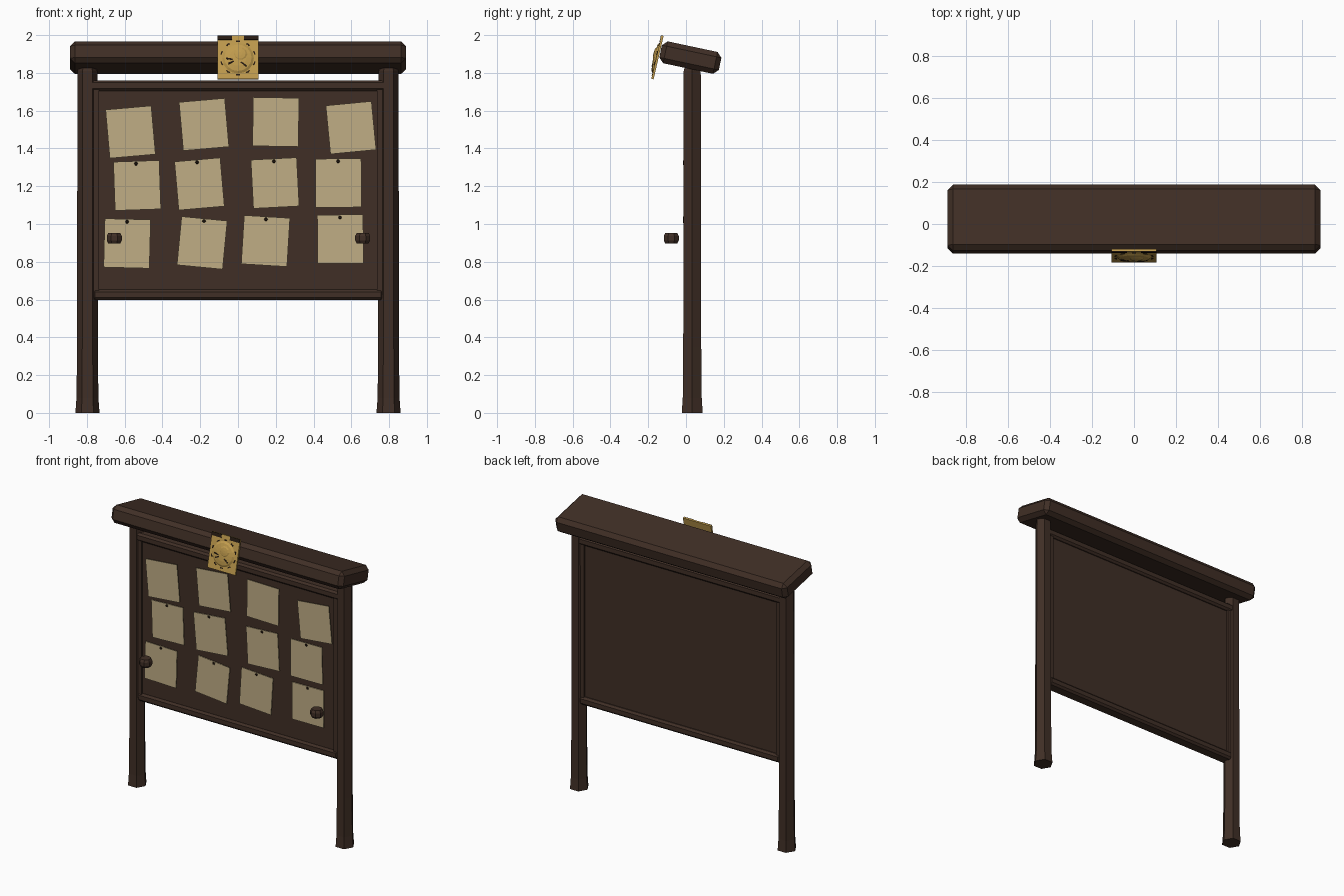
import bpy, bmesh, math
from mathutils import Matrix, Vector

if "Cube" in bpy.data.objects:
    bpy.data.objects.remove(bpy.data.objects["Cube"])


def material(name, rgb):
    m = bpy.data.materials.new(name)
    m.diffuse_color = (*rgb, 1)
    m.use_nodes = True
    m.node_tree.nodes["Principled BSDF"].inputs["Base Color"].default_value = m.diffuse_color
    return m


WOOD = material("dark wood", (0.051, 0.028, 0.019))
PAPER = material("parchment", (0.53, 0.42, 0.235))
GOLD = material("old gold", (0.53, 0.33, 0.075))
DARK = material("dark metal", (0.02, 0.011, 0.006))


def finish(name, bm, mat, matrix=Matrix()):
    bm.transform(matrix)
    bmesh.ops.recalc_face_normals(bm, faces=bm.faces)
    mesh = bpy.data.meshes.new(name)
    bm.to_mesh(mesh)
    bm.free()
    mesh.materials.append(mat)
    obj = bpy.data.objects.new(name, mesh)
    bpy.context.collection.objects.link(obj)
    return obj


def box(name, size, mat, matrix, bevel=0.0):
    bm = bmesh.new()
    bmesh.ops.create_cube(bm, size=1, matrix=Matrix.Diagonal((*size, 1)))
    if bevel:
        bmesh.ops.bevel(bm, geom=bm.edges[:], offset=bevel, segments=1, affect='EDGES')
    return finish(name, bm, mat, matrix)


def lathe(name, profile, sides, mat, matrix, phase=0.0):
    """Stack of (radius, height) rings around z, closed at both ends."""
    bm = bmesh.new()
    rings = []
    for r, z in profile:
        rings.append([bm.verts.new((r * math.cos(phase + math.tau * i / sides),
                                    r * math.sin(phase + math.tau * i / sides), z))
                      for i in range(sides)])
    for a, b in zip(rings, rings[1:]):
        for i in range(sides):
            j = (i + 1) % sides
            bm.faces.new((a[i], a[j], b[j], b[i]))
    bm.faces.new(rings[0])
    bm.faces.new(rings[-1])
    return finish(name, bm, mat, matrix)


def at(x, y, z):
    return Matrix.Translation((x, y, z))


def rot(deg, axis):
    return Matrix.Rotation(math.radians(deg), 4, axis)


# Hexagonal posts with flared feet, and the thin stiles beside them
for side, s in (("left", -1), ("right", 1)):
    lathe(side + "_post", [(0.064, 0), (0.058, 0.08), (0.055, 0.35), (0.054, 1.2),
                           (0.052, 1.81), (0.046, 1.83)], 6, WOOD, at(0.797 * s, 0.033, 0))
    box(side + "_stile", (0.03, 0.072, 1.1), WOOD, at(0.752 * s, 0.032, 1.175))

# Board and its top and bottom rails
box("board", (1.5, 0.052, 1.12), WOOD, at(0, 0.03, 1.175))
box("top_rail", (1.57, 0.086, 0.056), WOOD, at(0, 0.033, 1.733), 0.013)
box("bottom_rail", (1.54, 0.086, 0.056), WOOD, at(0, 0.033, 0.626), 0.013)

# Sloping roof beam
box("roof", (1.78, 0.322, 0.118), WOOD, at(0, 0.023, 1.881) @ rot(-12, 'X'), 0.026)

# Notices: centre x, centre z, tilt, pin x (None for no pin)
notices = [(-0.569, 1.487, 5, None), (-0.18, 1.527, 5, None),
           (0.2, 1.54, -1, None), (0.598, 1.51, 5.5, None),
           (-0.534, 1.204, 2, -0.54), (-0.204, 1.212, 5, -0.217),
           (0.196, 1.217, 3, 0.19), (0.532, 1.217, 0.5, 0.53),
           (-0.587, 0.897, -1.5, -0.587), (-0.19, 0.9, -5.5, -0.18),
           (0.146, 0.91, -3.5, 0.148), (0.542, 0.92, 0.5, 0.54)]
for n, (x, z, tilt, pin) in enumerate(notices, 1):
    y = -0.012 if pin is None else -0.007
    box(f"notice_{n}", (0.243, 0.005, 0.258), PAPER, at(x, y, z) @ rot(-tilt, 'Y'))
    if pin is not None:
        lathe(f"pin_{n}", [(0.01, 0), (0.006, 0.006)], 6, DARK,
              at(pin, -0.009, z + 0.115) @ rot(90, 'X'))

# Two faceted knobs in front of the board
for side, x in (("left", -0.655), ("right", 0.66)):
    lathe(side + "_knob", [(0.034, -0.028), (0.043, -0.012), (0.043, 0.012), (0.034, 0.028)],
          8, WOOD, at(x, -0.078, 0.925), math.pi / 8)

# Tilted gold crest plate with a domed relief
crest = at(0, -0.151, 1.882) @ rot(-13, 'X')
box("crest_plate", (0.215, 0.012, 0.236), GOLD, crest)
dome = lathe("crest_relief", [(0.084, 0), (0.072, 0.008), (0.045, 0.013), (0.015, 0.015)],
             16, GOLD, crest @ at(0, -0.006, -0.005) @ rot(90, 'X'))
lathe("crest_boss", [(0.038, 0), (0.028, 0.005), (0.01, 0.007)], 10, GOLD,
      crest @ at(0.012, -0.018, 0.015) @ rot(90, 'X'))

# Dark marks on the crest: top strips, ring of dashes, small engraved bars
for s in (-1, 1):
    box("crest_top_strip", (0.075, 0.003, 0.024), DARK, crest @ at(0.07 * s, -0.007, 0.106))
for i in range(10):
    a = math.tau * (i + 0.5) / 10
    box(f"crest_dash_{i + 1}", (0.02, 0.003, 0.007), DARK,
        crest @ at(0.091 * math.cos(a), -0.007, 0.091 * math.sin(a) - 0.005)
        @ rot(90 - math.degrees(a), 'Y'))
for i, (x, z, t) in enumerate([(-0.035, -0.03, -25), (-0.045, -0.012, 10), (0.03, -0.04, 35)]):
    box(f"crest_bar_{i + 1}", (0.036, 0.004, 0.008), DARK, crest @ at(x, -0.018, z) @ rot(t, 'Y'))
